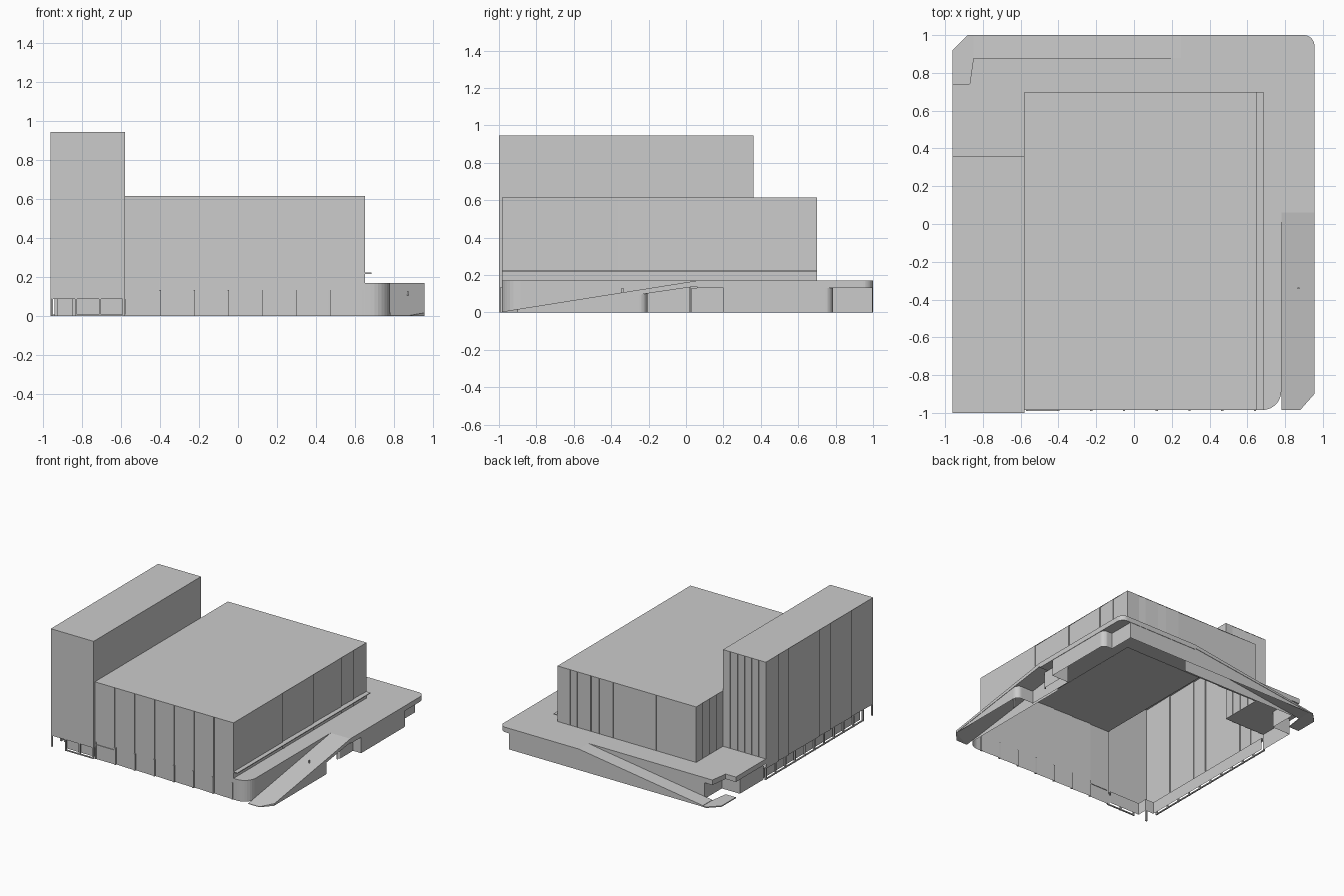
import bpy, bmesh, math
from mathutils import Vector

cube = bpy.data.objects.get("Cube")
if cube:
    bpy.data.objects.remove(cube, do_unlink=True)

grey = bpy.data.materials.new("plain_grey")
grey.use_nodes = True
GREY = (0.6, 0.6, 0.6, 1)
grey.diffuse_color = GREY
grey.node_tree.nodes["Principled BSDF"].inputs["Base Color"].default_value = GREY


def finish(name, bm):
    mesh = bpy.data.meshes.new(name)
    bm.to_mesh(mesh)
    bm.free()
    mesh.materials.append(grey)
    obj = bpy.data.objects.new(name, mesh)
    bpy.context.collection.objects.link(obj)
    return obj


def level(h, p):
    return h(p) if callable(h) else h


def wall(name, path, low, high):
    """Upright sheet along a path; its heights are numbers or functions."""
    bm = bmesh.new()
    rows = [(bm.verts.new((*p, level(low, p))), bm.verts.new((*p, level(high, p)))) for p in path]
    for (a, b), (c, d) in zip(rows, rows[1:]):
        bm.faces.new((a, c, d, b))
    return finish(name, bm)


def slab(name, outline, low, high):
    """Closed plate over an outline."""
    bm = bmesh.new()
    bottom = [bm.verts.new((*p, level(low, p))) for p in outline]
    top = [bm.verts.new((*p, level(high, p))) for p in outline]
    bm.faces.new(bottom[::-1])
    bm.faces.new(top)
    n = len(outline)
    for i in range(n):
        j = (i + 1) % n
        bm.faces.new((bottom[i], bottom[j], top[j], top[i]))
    bmesh.ops.recalc_face_normals(bm, faces=bm.faces)
    bmesh.ops.triangulate(bm, faces=[f for f in bm.faces if len(f.verts) > 4])
    return finish(name, bm)


def sheet(name, x0, x1, y0, y1, z):
    bm = bmesh.new()
    bm.faces.new([bm.verts.new(p) for p in ((x0, y0, z), (x1, y0, z), (x1, y1, z), (x0, y1, z))])
    return finish(name, bm)


def box(name, x0, x1, y0, y1, z0, z1):
    return slab(name, [(x0, y0), (x1, y0), (x1, y1), (x0, y1)], z0, z1)


def arc(cx, cy, r, start, end, steps=8):
    angles = [math.radians(start + (end - start) * i / steps) for i in range(steps + 1)]
    return [(cx + r * math.cos(a), cy + r * math.sin(a)) for a in angles]


def bays(start, end, cuts, depth=0.007):
    """Facade line in shallow sawtooth bays; walk anticlockwise."""
    a, b = Vector(start), Vector(end)
    d = (b - a).normalized()
    inward = Vector((-d.y, d.x)) * depth
    stops = [0, *cuts, 1]
    path = []
    for s, t in zip(stops, stops[1:]):
        path.append(tuple(a.lerp(b, s) + (inward if s else inward * 0)))
        path.append(tuple(a.lerp(b, t)))
    return path


def even(n):
    return [i / n for i in range(1, n)]


# Main dimensions
W, E, S, N = -0.96, 0.955, -0.985, 1.0
MX0, MX1, MY1, MZ = -0.58, 0.65, 0.70, 0.615
TY0, TY1, TZ = -1.0, 0.36, 0.945
DECK, UNDER = 0.17, 0.13
RAMP_END_Y, RAMP_END_X = 0.06, 0.25


def side_ramp(p):
    return 0.004 + (DECK - 0.004) * max(0, min(1, (p[1] - S) / (RAMP_END_Y - S)))


def rear_ramp(p):
    return 0.004 + (DECK - 0.004) * max(0, min(1, (p[0] + 0.9) / (RAMP_END_X + 0.9)))


# Main hall
wall("hall_front", bays((MX0, S), (MX1, S), even(7)), 0, MZ)
wall("hall_side", bays((MX1, S), (MX1, MY1), [0.37, 0.6, 0.81, 0.9]), UNDER, MZ)
wall("hall_back", bays((MX1, MY1), (MX0, MY1), [0.09, 0.14, 0.24, 0.3, 0.4, 0.71]), UNDER, MZ)
wall("hall_inner_side", bays((MX0, MY1), (MX0, TY1), [0.25, 0.5, 0.75]), UNDER, MZ)
sheet("hall_roof", MX0, MX1, S, MY1, MZ)
box("hall_awning", MX1 - 0.005, 0.685, S, MY1, 0.217, 0.223)

# Pilasters and door on the hall front
for i in range(7):
    x = -0.40 + i * 0.1735
    box("front_pilaster", x - 0.006, x + 0.006, S - 0.006, S + 0.008, 0, 0.135)
box("front_door_head", -0.57, -0.406, S - 0.005, S + 0.005, 0.11, 0.117)
box("front_door_jamb", -0.573, -0.565, S - 0.005, S + 0.005, 0, 0.135)

# Tower
wall("tower_front", [(W, TY0), (MX0, TY0), (MX0, S)], 0.09, TZ)
wall("tower_inner_side", [(MX0, TY0), (MX0, TY1)], MZ, TZ)
wall("tower_back", bays((MX0, TY1), (W, TY1), even(6)), UNDER, TZ)
wall("tower_outer_side", bays((W, TY1), (W, TY0), [0.12, 0.21, 0.5, 0.6, 0.8]), 0.09, TZ)
sheet("tower_roof", W, MX0, TY0, TY1, TZ)

# Recessed ground floor of the tower
recess = [(MX0, -0.96), (-0.85, -0.96), (-0.85, -0.88), (-0.925, -0.88), (-0.925, TY1)]
wall("tower_shopfront", recess, 0, 0.09)
slab("tower_soffit", [(W + 0.008, TY0 + 0.004), (MX0, TY0 + 0.004), *recess, (W + 0.008, TY1)], 0.088, 0.096)
for x in (-0.953, -0.83, -0.707, -0.587):
    box("tower_front_post", x - 0.006, x + 0.006, TY0, TY0 + 0.012, 0, 0.092)
for i in range(1, 12):
    y = TY0 + i * 0.123
    box("tower_side_post", W, W + 0.012, y - 0.006, y + 0.006, 0, 0.092)
box("tower_front_sill", -0.83, MX0, TY0 + 0.002, TY0 + 0.012, 0, 0.008)
box("tower_side_sill", W + 0.002, W + 0.012, TY0 + 0.123, TY1, 0, 0.008)

# Raised deck wrapping round the hall
corner = arc(0.68, S + 0.1, 0.1, -90, 0)
deck = [(MX1, S), *corner, (0.78, RAMP_END_Y), (E, RAMP_END_Y),
        *arc(E - 0.055, N - 0.055, 0.055, 0, 90), (RAMP_END_X, N), (RAMP_END_X, 0.88),
        (-0.85, 0.88), (-0.87, 0.74), (W, 0.74), (W, TY1), (MX0, TY1), (MX0, MY1), (MX1, MY1)]
slab("deck", deck, UNDER, DECK)
wall("rounded_plinth", [(MX1, S), *corner, (0.78, RAMP_END_Y)], 0, DECK - 0.002)

# Ramps and the ground apron
slab("side_ramp", [(0.78, S), (0.88, S), (E, -0.9), (E, RAMP_END_Y), (0.78, RAMP_END_Y)],
     lambda p: max(0, side_ramp(p) - 0.03), side_ramp)
slab("rear_ramp", [(-0.85, 0.88), (RAMP_END_X, 0.88), (RAMP_END_X, N), (-0.85, N)],
     lambda p: max(0, rear_ramp(p) - 0.03), rear_ramp)
slab("corner_apron", [(W, 0.74), (-0.87, 0.74), (-0.85, 0.88), (-0.85, N), (-0.88, N), (W, 0.92)], 0, 0.008)

# Walls below the ramps and deck, with rounded ends at the openings
X = E - 0.003
Y = N - 0.003
wall("side_ramp_wall", [(X, -0.9), (X, -0.25), *arc(X - 0.045, -0.25, 0.045, 0, 90), (0.80, -0.205)],
     0, lambda p: side_ramp(p) - 0.003)
wall("side_opening_back", [(0.80, -0.205), (0.80, 0.2)], 0, lambda p: side_ramp(p) - 0.003)
wall("side_deck_wall", [(0.80, 0.2), (X, 0.2), (X, 0.745), *arc(X - 0.04, 0.745, 0.04, 0, 90),
                        (0.87, 0.785), (0.87, Y), (RAMP_END_X, Y)], 0, UNDER + 0.03)
wall("side_opening_panel", [(0.88, 0.03), (0.88, 0.2)], 0, UNDER)
wall("rear_ramp_wall", [(RAMP_END_X, Y), (-0.87, Y)], 0, lambda p: rear_ramp(p) - 0.003)
wall("rear_inner_wall", [(RAMP_END_X, 0.882), (-0.78, 0.882), (-0.78, 0.66), (-0.94, 0.66), (-0.94, TY1)],
     0, UNDER + 0.03)

# Slim support posts
box("ramp_post", 0.865, 0.875, 0.015, 0.025, 0, 0.15)
box("ramp_marker_post", 0.865, 0.875, -0.345, -0.335, 0, 0.13)
